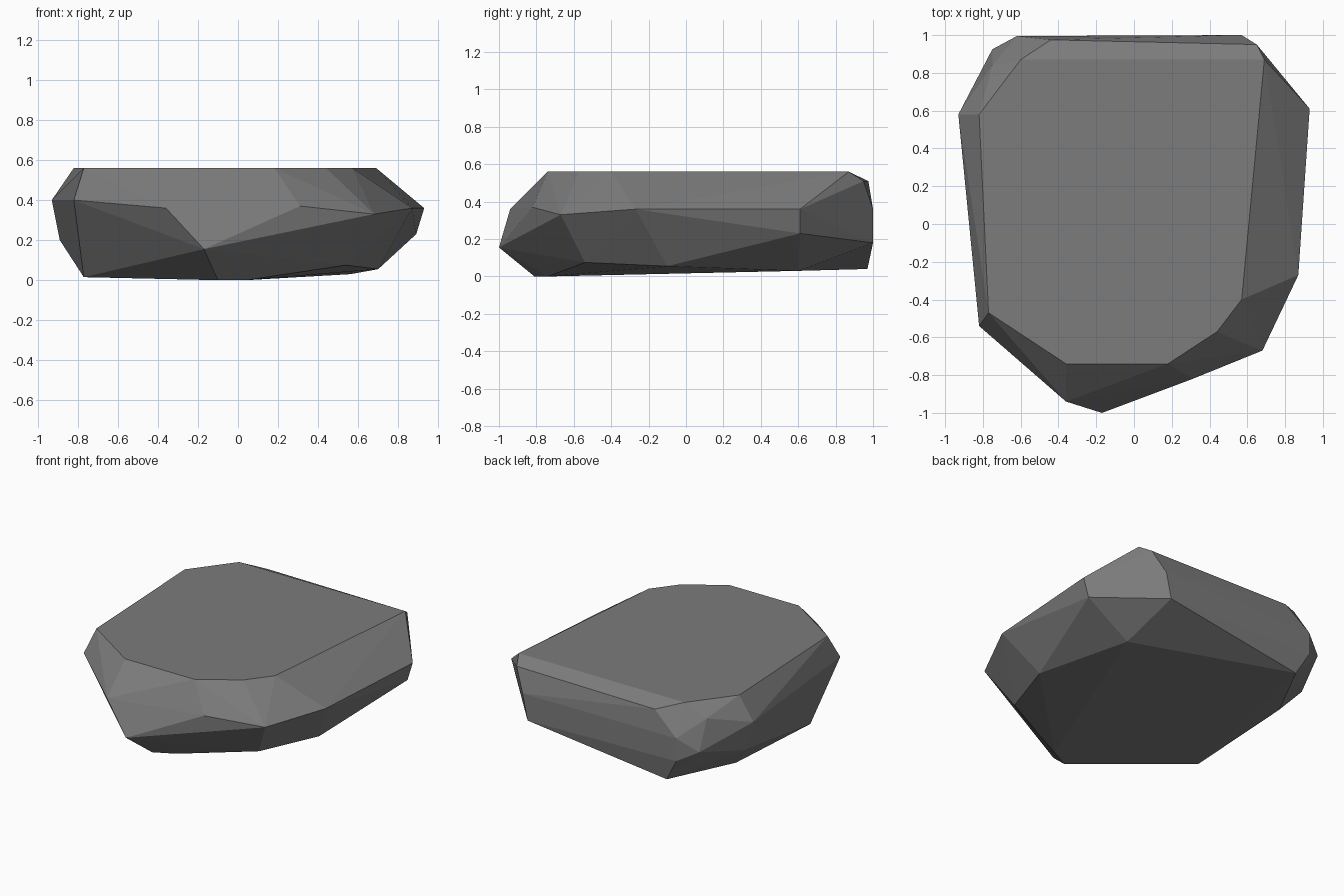
import bpy, bmesh, math

# Flat top outline (x, y), all at one height
TOP_Z = 0.56
top = [(-0.82, 0.58), (-0.77, -0.47), (-0.36, -0.74), (0.18, -0.74),
       (0.44, -0.57), (0.57, -0.40), (0.69, 0.87), (-0.60, 0.87)]

# Chipped corners around the sides
sides = [(-0.44, 0.975, 0.51), (0.65, 0.95, 0.51), (-0.75, 0.84, 0.475),
         (-0.62, 0.995, 0.2), (-0.62, 0.995, 0.36), (0.57, 1.0, 0.36), (0.53, 1.0, 0.18),
         (-0.75, 0.925, 0.27), (-0.93, 0.58, 0.40), (-0.89, 0.60, 0.20),
         (0.93, 0.61, 0.36), (0.89, 0.61, 0.23), (0.87, -0.27, 0.36),
         (0.68, -0.67, 0.33), (0.31, -0.82, 0.37), (-0.36, -0.94, 0.36),
         (-0.17, -1.0, 0.155), (-0.82, -0.54, 0.40), (-0.785, -0.34, 0.14)]

# Underside corners
under = [(0.54, -0.54, 0.075), (0.70, -0.10, 0.055), (0.56, 0.60, 0.03),
         (-0.53, 0.97, 0.04), (-0.76, 0.53, 0.05), (-0.77, -0.28, 0.015),
         (-0.10, -0.81, 0.0), (0.04, -0.74, 0.0)]

# Rock: convex hull with coplanar facets merged
bm = bmesh.new()
for p in [(x, y, TOP_Z) for x, y in top] + sides + under:
    bm.verts.new(p)
hull = bmesh.ops.convex_hull(bm, input=bm.verts[:])
loose = [v for v in bm.verts if not v.link_faces]
bmesh.ops.delete(bm, geom=loose, context='VERTS')
bmesh.ops.dissolve_limit(bm, angle_limit=math.radians(1),
                         verts=bm.verts[:], edges=bm.edges[:])
bmesh.ops.recalc_face_normals(bm, faces=bm.faces[:])

mesh = bpy.data.meshes.new("flat_rock")
bm.to_mesh(mesh)
bm.free()
rock = bpy.data.objects.new("flat_rock", mesh)
bpy.context.collection.objects.link(rock)

# Stone colour
stone = bpy.data.materials.new("grey_stone")
stone.diffuse_color = (0.2, 0.2, 0.2, 1.0)
mesh.materials.append(stone)
